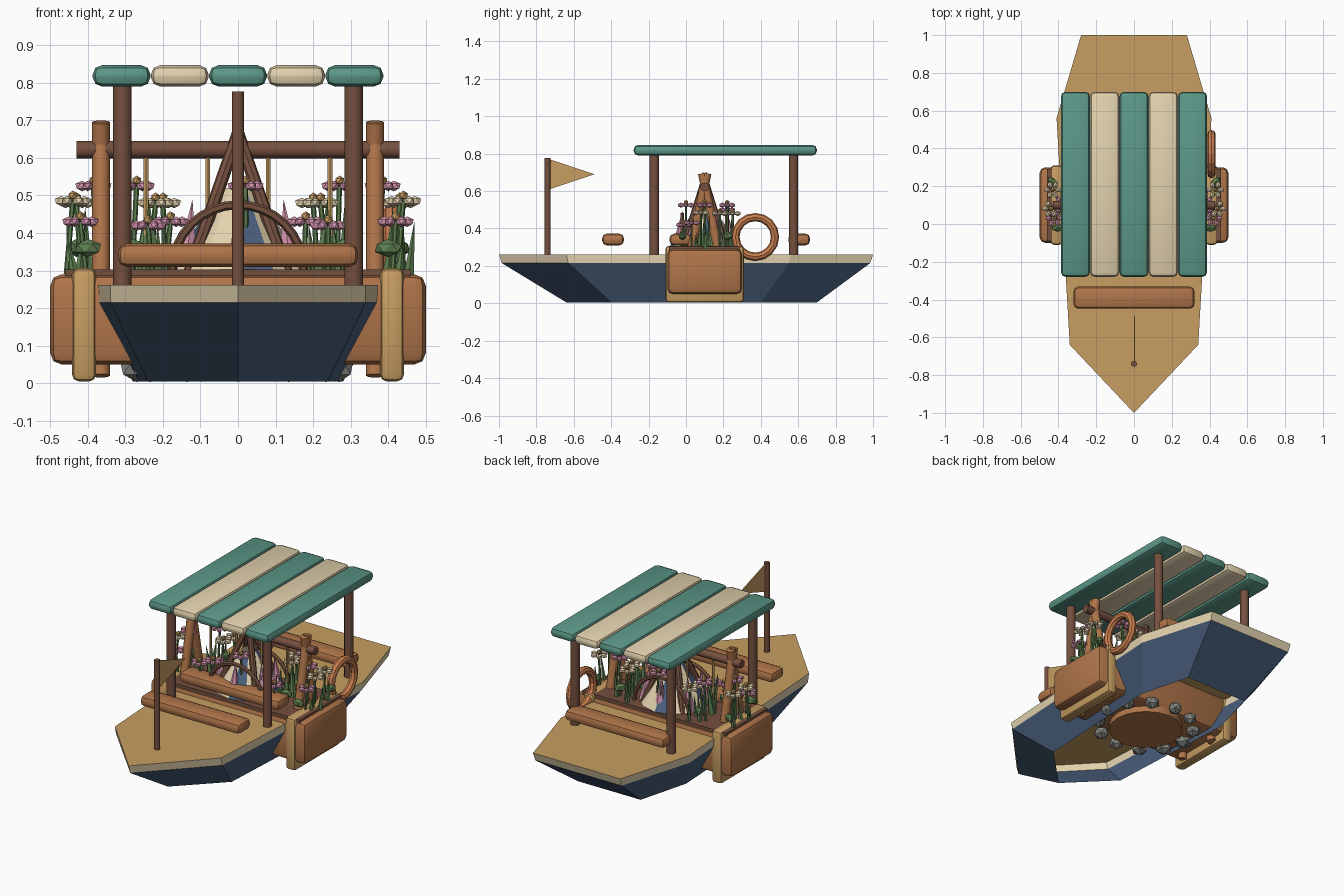
import bpy, bmesh, math, random
from mathutils import Vector

random.seed(4)
cube = bpy.data.objects.get("Cube")
if cube:
    bpy.data.objects.remove(cube)


def material(name, hexcode):
    rgb = [int(hexcode[i:i + 2], 16) / 255 for i in (0, 2, 4)]
    col = [c / 12.92 if c < 0.04 else ((c + 0.055) / 1.055) ** 2.4 for c in rgb] + [1]
    m = bpy.data.materials.new(name)
    m.use_nodes = True
    m.diffuse_color = col
    m.node_tree.nodes["Principled BSDF"].inputs["Base Color"].default_value = col
    return m


navy = material("navy paint", "4A5F7D")
cream = material("cream", "E3D2AE")
tan = material("tan wood", "C79E62")
wood = material("brown wood", "B0754A")
dark = material("dark wood", "75503F")
teal = material("teal cloth", "5C9888")
green = material("leaf green", "5E8050")
pink = material("pink petal", "D493AE")
orange = material("orange ring", "CC8050")
grey = material("grey stone", "83857F")
CY = 0.1  # centre of the garden along the boat


def finish(bm, name, mats, smooth=False):
    me = bpy.data.meshes.new(name)
    bm.to_mesh(me)
    bm.free()
    ob = bpy.data.objects.new(name, me)
    bpy.context.scene.collection.objects.link(ob)
    for m in mats if isinstance(mats, list) else [mats]:
        me.materials.append(m)
    if smooth:
        bpy.context.view_layer.objects.active = ob
        ob.select_set(True)
        bpy.ops.object.shade_smooth_by_angle(angle=math.radians(35))
        ob.select_set(False)
    return ob


def box(name, lo, hi, mat, bevel=0.0, segments=2):
    bm = bmesh.new()
    bmesh.ops.create_cube(bm, size=1)
    lo, hi = Vector(lo), Vector(hi)
    bmesh.ops.scale(bm, vec=hi - lo, verts=bm.verts)
    bmesh.ops.translate(bm, vec=(lo + hi) / 2, verts=bm.verts)
    if bevel:
        bmesh.ops.bevel(bm, geom=bm.edges[:], offset=bevel, segments=segments,
                        profile=0.5, affect='EDGES')
    return finish(bm, name, mat, bevel > 0)


def rod(name, a, b, r, mat, r2=None, sides=12):
    a, b = Vector(a), Vector(b)
    bm = bmesh.new()
    bmesh.ops.create_cone(bm, cap_ends=True, segments=sides, radius1=r,
                          radius2=r if r2 is None else r2, depth=(b - a).length)
    bmesh.ops.rotate(bm, matrix=(b - a).to_track_quat('Z', 'Y').to_matrix(), verts=bm.verts)
    bmesh.ops.translate(bm, vec=(a + b) / 2, verts=bm.verts)
    return finish(bm, name, mat, sides > 6)


def blob(name, loc, size, mat, yaw=0.0, detail=1):
    bm = bmesh.new()
    bmesh.ops.create_icosphere(bm, subdivisions=detail, radius=1)
    ob = finish(bm, name, mat)
    ob.location, ob.scale, ob.rotation_euler = loc, size, (0, 0, yaw)
    return ob


def ring(name, loc, major, minor, mat, rot, seg=16, sides=6, arc=1.0):
    bm = bmesh.new()
    rows = []
    for i in range(seg if arc == 1 else seg + 1):
        a = math.tau * arc * i / seg
        rows.append([bm.verts.new(((major + minor * math.cos(t)) * math.cos(a),
                                   (major + minor * math.cos(t)) * math.sin(a),
                                   minor * math.sin(t)))
                     for t in (math.tau * j / sides for j in range(sides))])
    for i in range(seg):
        p, q = rows[i], rows[(i + 1) % len(rows)]
        for j in range(sides):
            k = (j + 1) % sides
            bm.faces.new((p[j], q[j], q[k], p[k]))
    ob = finish(bm, name, mat)
    ob.location, ob.rotation_euler = loc, rot
    return ob


# Hull: open at the bottom, cream rim, flat deck
def outline(half):
    return half + [(-x, y) for x, y in reversed(half) if x > 0]


bottom = outline([(0, -.64), (.24, -.4), (.28, .4), (.2, .7)])
side = outline([(0, -.985), (.34, -.63), (.405, .55), (.275, .985)])
top = outline([(0, -1), (.34, -.64), (.41, .56), (.28, 1)])
bm = bmesh.new()
levels = [[bm.verts.new((x, y, z)) for x, y in pts]
          for pts, z in ((bottom, 0.005), (side, .215), (top, .262))]
n = len(top)
for lev in range(2):
    for i in range(n):
        j = (i + 1) % n
        f = bm.faces.new((levels[lev][i], levels[lev][j], levels[lev + 1][j], levels[lev + 1][i]))
        f.material_index = lev
bm.faces.new(levels[2]).material_index = 2
finish(bm, "hull", [navy, cream, tan])

# Garden box across the boat, its end frames and soil
box("garden_box", (-.5, CY - .2, .05), (.5, CY + .2, .29), wood, .03)
box("soil", (-.46, CY - .19, .285), (.46, CY + .19, .303), dark)
for s in (-1, 1):
    box("end_frame", (s * .41 - .032, CY - .21, .005), (s * .41 + .032, CY + .21, .307), tan, .018)

# Round base and stones underneath
rod("round_base", (0, CY, .015), (0, CY, .06), .2, wood, sides=20)
for i in range(12):
    a = math.tau * i / 12
    r = random.uniform(.038, .05)
    blob("base_stone", (.27 * math.cos(a), CY + .25 * math.sin(a), .04), (r, r, .037), grey, a)

# Canopy and posts
for i in range(5):
    x = (i - 2) * .155
    box("canopy_stripe", (x - .077, -.28, .79), (x + .077, .7, .847), cream if i % 2 else teal, .025)
for x in (-.308, .308):
    for y in (-.17, .575):
        rod("canopy_post", (x, y, .25), (x, y, .8), .025, dark)

# Log benches
for y in (-.39, -.03, .605):
    box("log_bench", (-.32, y - .058, .31), (.32, y + .058, .372), wood, .024)

# Flag on the bow
rod("flag_pole", (0, -.74, .25), (0, -.74, .777), .016, dark)
bm = bmesh.new()
tri = [bm.verts.new(p) for p in ((0, -.73, .77), (0, -.49, .69), (0, -.73, .61))]
face = bm.faces.new(tri)
ext = bmesh.ops.extrude_face_region(bm, geom=[face])
bmesh.ops.translate(bm, vec=(.006, 0, 0),
                    verts=[v for v in ext["geom"] if isinstance(v, bmesh.types.BMVert)])
bmesh.ops.recalc_face_normals(bm, faces=bm.faces)
finish(bm, "flag", tan)

# Life ring
ring("life_ring", (.41, .37, .355), .106, .022, orange, (0, math.pi / 2, 0), sides=8)

# Swing frame with hanging cords
for s in (-1, 1):
    for t in (-1, 1):
        rod("frame_leg", (s * .365, CY + t * .125, .02), (s * .365, CY - t * .012, .695), .024, wood)
rod("frame_beam", (-.43, CY, .622), (.43, CY, .622), .023, dark)
for x in (-.245, -.08, .08, .245):
    rod("cord", (x, CY, .36), (x, CY, .61), .007, tan, sides=6)

# Centrepiece: panelled tent on a round tray, under a pole tripod
rod("tray", (0, CY, .29), (0, CY, .39), .095, navy, sides=16)
bm = bmesh.new()
bmesh.ops.create_cone(bm, cap_ends=False, segments=12, radius1=.19, radius2=.04, depth=.22)
bmesh.ops.translate(bm, vec=(0, CY, .41), verts=bm.verts)
bm.faces.ensure_lookup_table()
for i, f in enumerate(bm.faces):
    f.material_index = 1 if i % 3 == 2 else 0
finish(bm, "tent", [cream, navy])
for i in range(6):
    a = math.tau * (i + .5) / 6
    rod("pink_spike", (.16 * math.cos(a), CY + .14 * math.sin(a), .3),
        (.14 * math.cos(a), CY + .12 * math.sin(a), .49), .035, pink, 0, 6)
for i in range(4):
    a = math.tau * (i + .5) / 4
    rod("tripod_pole", (.19 * math.cos(a), CY + .17 * math.sin(a), .28), (0, CY, .665), .017, dark, sides=8)
for y in (-.12, .12):
    ring("arch", (0, CY + y, .3), .175, .012, dark, (math.pi / 2, 0, 0), arc=.5)


# Flowers: bent stems, a ring of petals and a tan heart
def flower(x, y, z, petal):
    lean = random.uniform(-.02, .02)
    rod("stem", (x - lean, y, .29), (x, y, z), .007, green, sides=6)
    rod("blade", (x + lean, y + .02, .29), (x + 2 * lean, y + .025, z - .05), .014, green, 0, 5)
    for i in range(6):
        a = math.tau * i / 6
        blob("petal", (x + .03 * math.cos(a), y + .03 * math.sin(a), z), (.02, .014, .014), petal, a)
    blob("flower_heart", (x, y, z + .014), (.014, .014, .014), tan)


for s in (-1, 1):
    for x, y, z, c in ((.43, .18, .48, cream), (.42, .03, .43, pink), (.385, .1, .525, pink),
                       (.44, .08, .485, cream), (.22, .18, .48, cream), (.18, .03, .43, pink),
                       (.27, .22, .525, pink), (.24, -.01, .42, pink), (.2, .25, .48, cream)):
        flower(s * x, y, z, c)
    for x, y in ((.43, .22), (.4, -.02), (.28, .04), (.25, .24)):
        blob("leaf", (s * x, y, .36), (.04, .022, .024), green, s * y * 4)
    for k in range(3):
        rod("grass", (s * (.22 + .02 * k), CY + .03 * k - .03, .29),
            (s * .24, CY + .05 * k - .05, .5), .022, green, 0, 5)
for y, z in ((.0, .525), (.22, .5)):
    flower(.02, y, z, pink)
